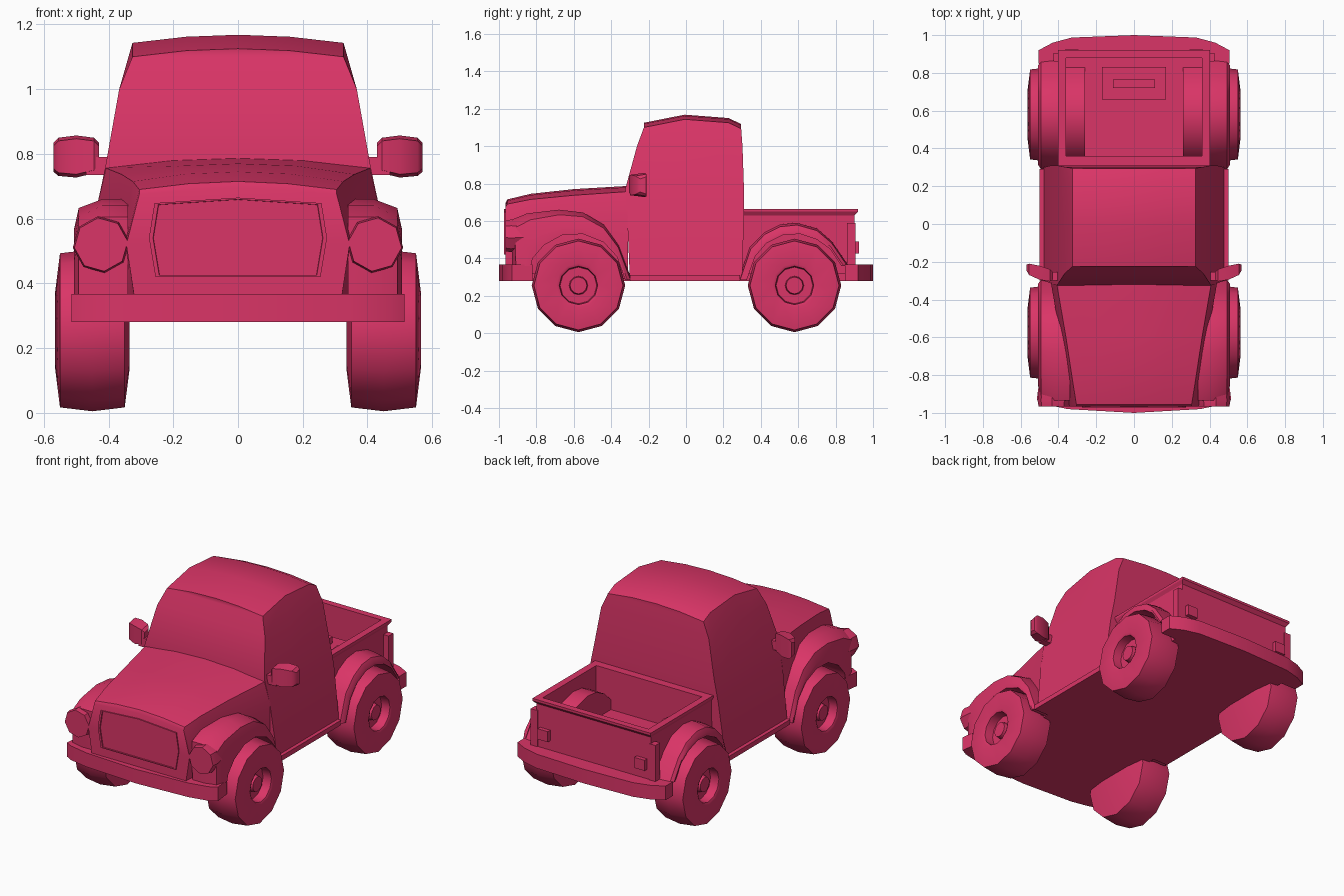
import bpy, bmesh, math
from mathutils import Vector

cube = bpy.data.objects.get("Cube")
if cube:
    bpy.data.objects.remove(cube, do_unlink=True)

COLOR = (0.70, 0.035, 0.135, 1)
paint = bpy.data.materials.new("raspberry_paint")
paint.use_nodes = True
paint.diffuse_color = COLOR
paint.node_tree.nodes["Principled BSDF"].inputs["Base Color"].default_value = COLOR


def loft(name, rings, mirror=False, angle=35):
    """Skin a list of equal rings and close both ends with strips of quads."""
    bm = bmesh.new()
    loops = [[bm.verts.new(p) for p in ring] for ring in rings]
    n = len(rings[0])
    for a, b in zip(loops, loops[1:]):
        for i in range(n):
            j = (i + 1) % n
            bm.faces.new((a[i], a[j], b[j], b[i]))
    for end in (loops[0], loops[-1]):
        for i in range((n - 1) // 2):
            quad = [end[i], end[i + 1], end[n - 2 - i], end[n - 1 - i]]
            bm.faces.new(list(dict.fromkeys(quad)))
    bmesh.ops.recalc_face_normals(bm, faces=bm.faces)
    mesh = bpy.data.meshes.new(name)
    bm.to_mesh(mesh)
    bm.free()
    mesh.materials.append(paint)
    obj = bpy.data.objects.new(name, mesh)
    bpy.context.collection.objects.link(obj)
    if mirror:
        obj.modifiers.new("Mirror", 'MIRROR').use_axis[0] = True
    bpy.ops.object.select_all(action='DESELECT')
    obj.select_set(True)
    bpy.context.view_layer.objects.active = obj
    bpy.ops.object.shade_smooth_by_angle(angle=math.radians(angle))
    return obj


def rect(x0, x1, y0, y1, z):
    return [(x0, y0, z), (x1, y0, z), (x1, y1, z), (x0, y1, z)]


def box(name, x0, x1, y0, y1, z0, z1, mirror=False):
    return loft(name, [rect(x0, x1, y0, y1, z) for z in (z0, z1)], mirror)


def both(half):
    """Complete a half outline that ends on the centre line."""
    return half + [(-p[0], *p[1:]) for p in reversed(half[:-1])]


# Bonnet: cross sections from nose to windscreen
bonnet = []
for y, bottom, belt, belt_z, edge, edge_z, top in (
        (-0.965, 0.31, 0.345, 0.52, 0.305, 0.675, 0.695),
        (-0.955, 0.31, 0.345, 0.53, 0.305, 0.69, 0.715),
        (-0.83, 0.33, 0.36, 0.54, 0.325, 0.715, 0.745),
        (-0.60, 0.37, 0.39, 0.57, 0.36, 0.737, 0.77),
        (-0.31, 0.43, 0.44, 0.62, 0.41, 0.757, 0.787)):
    bonnet.append(both([(bottom, y, 0.29), (belt, y, belt_z), (edge, y, edge_z),
                        (edge / 2, y, top - 0.007), (0, y, top)]))
loft("bonnet", bonnet)

# Cab: sections swept from windscreen to rear wall
side = [(0.48, 0.29, -0.30, 0.30), (0.437, 0.63, -0.315, 0.31),
        (0.408, 0.77, -0.325, 0.31), (0.367, 1.0, -0.262, 0.302)]
cab = []
for t, roof in ((0, 1.125), (0.42, 1.168), (0.87, 1.15), (1, 1.118)):
    half = [(x, f + (r - f) * t, z) for x, z, f, r in side]
    y = -0.225 + 0.52 * t
    half += [(0.326, y, roof - 0.025), (0.16, y, roof - 0.006), (0, y, roof)]
    cab.append(both(half))
loft("cab", cab)

# Load bed: outer wall, flared lip, inner wall, floor
loft("load_bed", [rect(-x, x, y0, y1, z) for x, y0, y1, z in (
    (0.39, 0.29, 0.90, 0.29), (0.39, 0.29, 0.90, 0.63),
    (0.403, 0.29, 0.92, 0.65), (0.403, 0.29, 0.92, 0.665),
    (0.36, 0.36, 0.88, 0.665), (0.36, 0.36, 0.88, 0.42))], angle=20)
box("bed_corner_post", 0.38, 0.425, 0.86, 0.905, 0.35, 0.59, True)
box("bed_box", -0.17, 0.17, 0.66, 0.83, 0.41, 0.50)
box("bed_box_handle", -0.11, 0.11, 0.72, 0.765, 0.49, 0.54)
box("tail_light", 0.295, 0.365, 0.89, 0.925, 0.425, 0.49, True)

# Underside and running boards
box("floor_pan", -0.40, 0.40, -0.92, 0.92, 0.28, 0.32)
box("running_board", 0.38, 0.50, -0.30, 0.29, 0.28, 0.31, True)

# Bumpers: curved plans extruded upwards
for name, half in (
        ("front_bumper", [(0.50, -0.82), (0.515, -0.93), (0.47, -0.955),
                          (0.35, -0.98), (0, -1.0)]),
        ("rear_bumper", [(0.505, 0.85), (0.505, 0.92), (0.43, 0.96),
                         (0.33, 0.987), (0, 1.0)])):
    plan = both(half)
    loft(name, [[(x, y, z) for x, y in plan] for z in (0.28, 0.367)])

# Fenders: arches with a rounded outer shoulder
front_outer = [(-0.93, 0.36), (-0.935, 0.605), (-0.85, 0.64), (-0.68, 0.66),
               (-0.55, 0.645), (-0.44, 0.58), (-0.36, 0.47), (-0.29, 0.285)]
front_inner = [(-0.83, 0.36), (-0.82, 0.40), (-0.76, 0.47), (-0.66, 0.525),
               (-0.55, 0.53), (-0.44, 0.485), (-0.37, 0.41), (-0.325, 0.285)]
rear_outer = [(0.28, 0.285), (0.34, 0.46), (0.42, 0.54), (0.50, 0.58),
              (0.59, 0.59), (0.70, 0.56), (0.78, 0.49), (0.87, 0.36)]
rear_inner = [(0.325, 0.285), (0.37, 0.41), (0.43, 0.48), (0.52, 0.525),
              (0.61, 0.53), (0.70, 0.50), (0.77, 0.45), (0.83, 0.36)]
for name, outer, inner in (("front_fender", front_outer, front_inner),
                           ("rear_fender", rear_outer, rear_inner)):
    rings = []
    for x, t in ((0.34, 0), (0.42, 0), (0.492, 0.2), (0.507, 0.7)):
        edge = [Vector(o).lerp(Vector(i), t) for o, i in zip(outer, inner)]
        path = edge + [Vector(i) for i in reversed(inner)]
        rings.append([(x, p.x, p.y) for p in path])
    loft(name, rings, True)
loft("bed_wheel_hump", [[(x, y, z) for y, z in rear_outer] for x in (0.26, 0.37)], True)


def turned(name, profile, sides, centre, axis, mirror=True, phase=0.0):
    """Rings of (offset along axis, radius) about an x or y axis."""
    rings = []
    for d, r in profile:
        ring = []
        for k in range(sides):
            a = 2 * math.pi * k / sides + phase
            u, v = r * math.sin(a), r * math.cos(a)
            off = (d, u, v) if axis == 'x' else (u, d, v)
            ring.append(tuple(c + o for c, o in zip(centre, off)))
        rings.append(ring)
    return loft(name, rings, mirror)


# Wheels: tyre, recessed rim and hub in one turned profile
tyre = [(-0.115, 0.12), (-0.10, 0.238), (0, 0.25), (0.10, 0.238), (0.115, 0.118),
        (0.108, 0.103), (0.055, 0.098), (0.055, 0.05), (0.085, 0.045)]
for name, y in (("front_wheel", -0.575), ("rear_wheel", 0.58)):
    turned(name, tyre, 12, (0.45, y, 0.255), 'x')

# Headlights
turned("headlight", [(0, 0.083), (0.03, 0.088), (0.16, 0.07)], 8,
       (0.423, -0.965, 0.52), 'y', phase=math.pi / 8 * 0.3)

# Grille: raised rim around a sunken panel
outline = both([(0.255, 0.42), (0.275, 0.54), (0.258, 0.648), (0, 0.665)])
grille = []
for y, s in ((-0.95, 1), (-0.972, 1), (-0.972, 0.955), (-0.966, 0.95)):
    grille.append([(x * s, y, 0.54 + (z - 0.54) * s) for x, z in outline])
loft("grille", grille, angle=20)

# Door mirrors: swept housing on a short arm
mirror_rings = []
for x, y, depth, z0, z1 in ((0.43, -0.275, 0.02, 0.755, 0.835),
                            (0.445, -0.272, 0.032, 0.74, 0.85),
                            (0.50, -0.258, 0.037, 0.727, 0.857),
                            (0.555, -0.24, 0.03, 0.732, 0.85),
                            (0.57, -0.23, 0.015, 0.745, 0.835)):
    mirror_rings.append([(x, y - depth, z0 + 0.01), (x, y + depth, z0),
                         (x, y + depth, z1), (x, y - depth, z1 - 0.01)])
loft("mirror_housing", mirror_rings, True)
box("mirror_arm", 0.39, 0.47, -0.30, -0.255, 0.735, 0.79, True)
